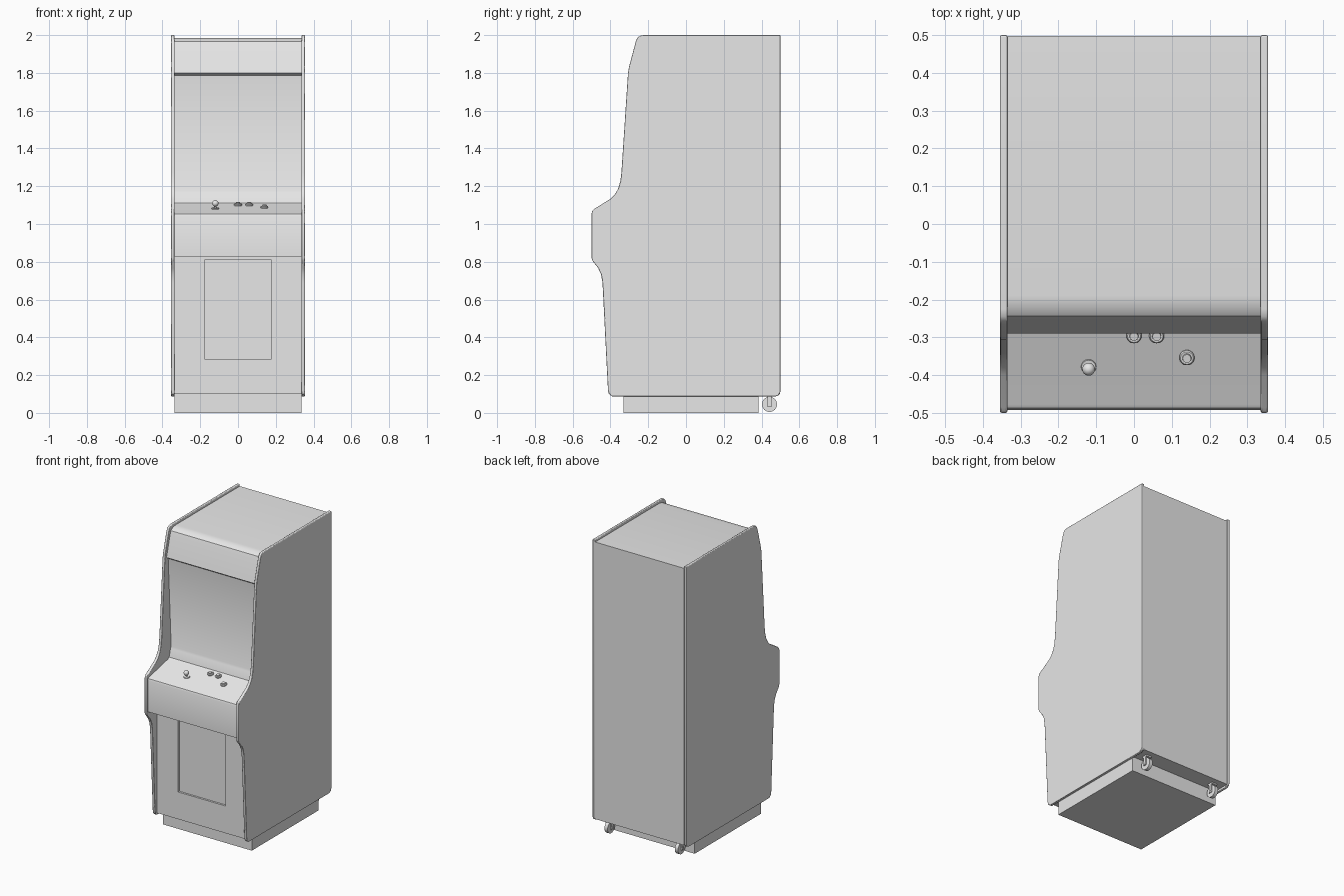
import bpy, bmesh, math
from mathutils import Matrix, Vector

if "Cube" in bpy.data.objects:
    bpy.data.objects.remove(bpy.data.objects["Cube"])

grey = bpy.data.materials.new("cabinet_grey")
grey.diffuse_color = (0.8, 0.8, 0.8, 1)
grey.use_nodes = True
grey.node_tree.nodes["Principled BSDF"].inputs["Base Color"].default_value = grey.diffuse_color


def finish(name, bm, smooth=True):
    bmesh.ops.recalc_face_normals(bm, faces=bm.faces[:])
    me = bpy.data.meshes.new(name)
    bm.to_mesh(me)
    bm.free()
    me.materials.append(grey)
    ob = bpy.data.objects.new(name, me)
    bpy.context.collection.objects.link(ob)
    if smooth:
        bpy.ops.object.select_all(action='DESELECT')
        ob.select_set(True)
        bpy.context.view_layer.objects.active = ob
        bpy.ops.object.shade_smooth_by_angle(angle=math.radians(32))
    return ob


def extrude_profile(points, x0, x1):
    """Extrude a (y, z) outline from x0 to x1."""
    bm = bmesh.new()
    face = bm.faces.new([bm.verts.new((x0, y, z)) for y, z in points])
    new = bmesh.ops.extrude_face_region(bm, geom=[face])["geom"]
    bmesh.ops.translate(bm, vec=(x1 - x0, 0, 0),
                        verts=[g for g in new if isinstance(g, bmesh.types.BMVert)])
    bmesh.ops.recalc_face_normals(bm, faces=bm.faces[:])
    return bm


def lathe_parts(name, parts, matrix):
    """Stack of cones: (bottom z, top z, bottom radius, top radius)."""
    bm = bmesh.new()
    for z0, z1, r0, r1 in parts:
        bmesh.ops.create_cone(bm, cap_ends=True, segments=24, radius1=r0, radius2=r1,
                              depth=z1 - z0,
                              matrix=matrix @ Matrix.Translation((0, 0, (z0 + z1) / 2)))
    return finish(name, bm)


# Side panels with rounded edge trim
side = [(0.5, 2.0), (-0.225, 2.0), (-0.245, 1.996), (-0.258, 1.985), (-0.266, 1.965),
        (-0.302, 1.83), (-0.307, 1.80), (-0.342, 1.27), (-0.348, 1.225), (-0.36, 1.185),
        (-0.378, 1.155), (-0.40, 1.133), (-0.485, 1.08), (-0.496, 1.07), (-0.5, 1.055),
        (-0.5, 0.82), (-0.495, 0.805), (-0.465, 0.767), (-0.45, 0.735), (-0.442, 0.69),
        (-0.413, 0.12), (-0.408, 0.10), (-0.39, 0.087), (0.475, 0.087), (0.493, 0.095),
        (0.5, 0.112)]
for s, label in ((-1, "left"), (1, "right")):
    panel = finish(label + "_side_panel", extrude_profile(side, s * 0.335, s * 0.355))
    bev = panel.modifiers.new("edge_trim", 'BEVEL')
    bev.width, bev.segments = 0.005, 2
    bev.limit_method, bev.angle_limit = 'ANGLE', math.radians(60)
    bev.harden_normals = True

# Body between the panels: top, marquee, screen, control deck, lower front, back
body = [(0.498, 1.985), (-0.19, 1.985), (-0.222, 1.98), (-0.243, 1.965), (-0.252, 1.94),
        (-0.29, 1.80), (-0.272, 1.787), (-0.24, 1.178), (-0.247, 1.165), (-0.262, 1.112),
        (-0.275, 1.103), (-0.478, 1.058), (-0.487, 1.052), (-0.492, 1.04),
        (-0.492, 0.828), (-0.39, 0.828), (-0.39, 0.10), (0.498, 0.10)]
bm = extrude_profile(body, -0.335, 0.335)

# Recessed coin door in the lower front
front = next(f for f in bm.faces if f.normal.y < -0.9 and f.calc_center_median().z < 0.6)
bmesh.ops.inset_individual(bm, faces=[front], thickness=0.05)
for v in front.verts:
    v.co = Vector((math.copysign(0.178, v.co.x), -0.39, 0.81 if v.co.z > 0.5 else 0.285))
bmesh.ops.inset_individual(bm, faces=[front], thickness=0.001, depth=-0.012)
finish("cabinet_body", bm)

# Plinth
finish("plinth", extrude_profile([(-0.33, 0), (0.385, 0), (0.385, 0.10), (-0.33, 0.10)],
                                 -0.335, 0.335), False)


# Controls standing on the sloped deck
def deck(x, y):
    slope = math.atan2(0.045, 0.203)
    z = 1.058 + (y + 0.478) * 0.045 / 0.203
    return Matrix.Translation((x, y, z)) @ Matrix.Rotation(slope, 4, 'X')


for i, (x, y) in enumerate(((0, -0.295), (0.06, -0.295), (0.14, -0.353))):
    lathe_parts(f"button_{i + 1}", [(-0.004, 0.006, 0.02, 0.02), (0.006, 0.009, 0.02, 0.017),
                                    (0.009, 0.016, 0.012, 0.011)], deck(x, y))
stick = deck(-0.12, -0.378)
lathe_parts("joystick_shaft", [(-0.004, 0.005, 0.021, 0.019), (0.005, 0.026, 0.006, 0.006)], stick)
bm = bmesh.new()
bmesh.ops.create_uvsphere(bm, u_segments=20, v_segments=12, radius=0.017,
                          matrix=stick @ Matrix.Translation((0, 0, 0.03)))
finish("joystick_ball", bm)

# Rear casters: wheel, axle and fork
for s, label in ((-1, "left"), (1, "right")):
    axis = Matrix.Translation((s * 0.265, 0.442, 0.045)) @ Matrix.Rotation(math.pi / 2, 4, 'Y')
    lathe_parts(label + "_caster_wheel", [(-0.012, 0.012, 0.04, 0.04),
                                          (-0.022, 0.022, 0.008, 0.008)], axis)
    bm = bmesh.new()
    for pos, size in (((-0.018, 0, 0.02), (0.005, 0.022, 0.065)),
                      ((0.018, 0, 0.02), (0.005, 0.022, 0.065)),
                      ((0, 0, 0.05), (0.041, 0.04, 0.01))):
        bmesh.ops.create_cube(bm, size=1, matrix=Matrix.Translation(
            Vector((s * 0.265, 0.442, 0.045)) + Vector(pos)) @ Matrix.Diagonal((*size, 1)))
    finish(label + "_caster_fork", bm, False)
